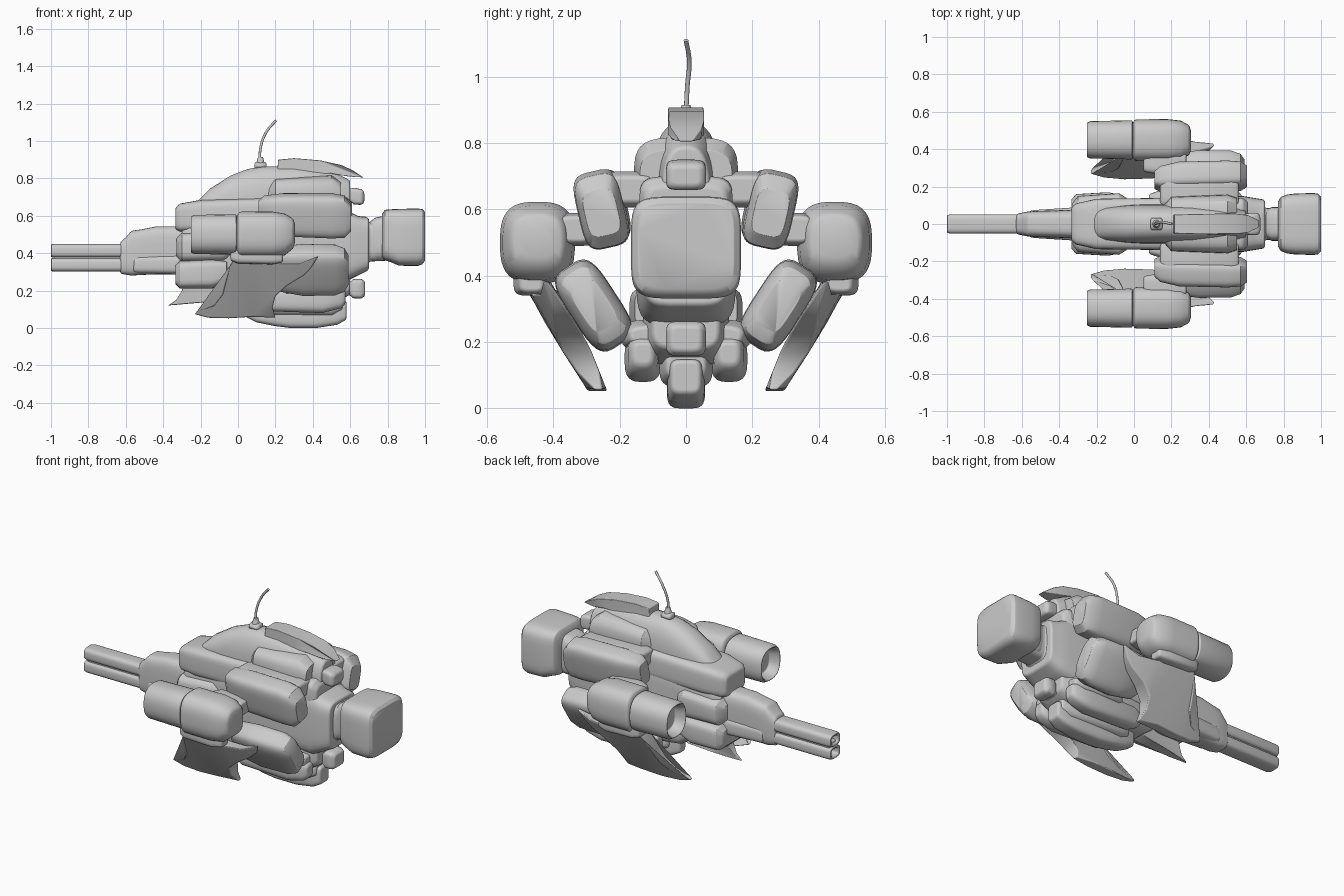
import bpy, bmesh, math

SIDES = 32


def finish(name, bm, mirror=False, bevel=0.012):
    bmesh.ops.recalc_face_normals(bm, faces=bm.faces)
    me = bpy.data.meshes.new(name)
    bm.to_mesh(me)
    bm.free()
    for p in me.polygons:
        p.use_smooth = True
    ob = bpy.data.objects.new(name, me)
    bpy.context.collection.objects.link(ob)
    if bevel:
        b = ob.modifiers.new("soft_edges", 'BEVEL')
        b.width, b.segments, b.limit_method = bevel, 3, 'ANGLE'
        b.angle_limit = math.radians(38)
        b.harden_normals = True
    if mirror:
        m = ob.modifiers.new("mirror", 'MIRROR')
        m.use_axis = (False, True, False)
    return ob


def loft(name, sections, y=0.0, roll=0.0, power=4.0, mirror=False, bevel=0.012):
    """Skin rounded-box sections (x, z centre, half width, half height[, y]) along x."""
    bm = bmesh.new()
    c, s = math.cos(math.radians(roll)), math.sin(math.radians(roll))
    rings = []
    for sec in sections:
        x, zc, hy, hz = sec[:4]
        yc = sec[4] if len(sec) > 4 else y
        ring = []
        for i in range(SIDES):
            a = 2 * math.pi * (i + 0.5) / SIDES
            u = hy * math.copysign(abs(math.cos(a)) ** (2 / power), math.cos(a))
            v = hz * math.copysign(abs(math.sin(a)) ** (2 / power), math.sin(a))
            ring.append(bm.verts.new((x, yc + u * c + v * s, zc - u * s + v * c)))
        rings.append(ring)
    for r0, r1 in zip(rings, rings[1:]):
        for i in range(SIDES):
            j = (i + 1) % SIDES
            bm.faces.new((r0[i], r0[j], r1[j], r1[i]))
    bm.faces.new(rings[0])
    bm.faces.new(rings[-1])
    return finish(name, bm, mirror, bevel)


def plate(name, outline, centre=lambda x, z: 0.0, mirror=False, bevel=0.008):
    """Side-view outline (x, z, half thickness), leaned by centre(x, z)."""
    bm = bmesh.new()
    a = [bm.verts.new((x, centre(x, z) - t, z)) for x, z, t in outline]
    b = [bm.verts.new((x, centre(x, z) + t, z)) for x, z, t in outline]
    n = len(outline)
    for i in range(n):
        j = (i + 1) % n
        bm.faces.new((a[i], a[j], b[j], b[i]))
    caps = [bm.faces.new(a), bm.faces.new(b)]
    bmesh.ops.triangulate(bm, faces=caps)
    return finish(name, bm, mirror, bevel)


# Twin gun barrels with hollow muzzles, joined by a web
for label, z in (("upper", 0.413), ("lower", 0.338)):
    loft(label + "_barrel", [(-0.95, z, .025, .018), (-0.995, z, .03, .022), (-1.0, z, .046, .034),
                             (-0.98, z, .052, .037), (-0.5, z, .052, .037)], power=3.5, bevel=0.004)
loft("barrel_web", [(-0.985, .375, .036, .03), (-0.5, .375, .036, .03)])
loft("gun_housing", [(-.63, .375, .054, .085), (-.6, .385, .06, .1), (-.57, .40, .066, .12),
                     (-.52, .405, .07, .122), (-.44, .415, .072, .128), (-.25, .415, .08, .13)])
loft("gun_collar", [(-.56, .335, .07, .04), (-.53, .34, .075, .05), (-.3, .34, .09, .055)])

# Main fuselage
loft("nose_deck", [(-.335, .585, .09, .06), (-.31, .59, .11, .075), (-.2, .6, .135, .085),
                   (.2, .61, .14, .09), (.58, .61, .14, .09), (.61, .6, .12, .07)], power=5)
loft("core_hull", [(-.30, .42, .10, .12), (-.26, .43, .12, .14), (0, .44, .135, .17), (.2, .44, .14, .19),
                   (.58, .44, .15, .19), (.64, .44, .14, .16), (.70, .45, .13, .14)], power=5)
loft("canopy", [(-.225, .65, .06, .02), (-.19, .65, .075, .055), (-.15, .65, .087, .095), (-.04, .65, .1, .165),
                (.05, .65, .105, .2), (.13, .65, .105, .215), (.3, .65, .105, .215), (.5, .65, .095, .19),
                (.6, .65, .07, .14)], power=2.6)
loft("upper_deck", [(.16, .68, .10, .08), (.2, .69, .145, .11), (.5, .69, .157, .127), (.55, .68, .14, .1)], power=3.8)
loft("upper_exhaust", [(.5, .71, .06, .05), (.6, .71, .055, .035), (.62, .705, .06, .045),
                       (.66, .70, .06, .042), (.675, .70, .045, .03)], power=5)

# Dorsal fin with drooping tail
plate("dorsal_fin", [(.21, .84, .05), (.215, .9, .05), (.3, .908, .053), (.44, .896, .055), (.55, .872, .055),
                     (.61, .845, .048), (.67, .805, .02), (.59, .81, .045), (.5, .825, .055), (.4, .82, .055)])

# Antenna
loft("antenna_base", [(.087, .865, .02, .012), (.095, .868, .033, .02), (.145, .868, .033, .02),
                      (.153, .865, .02, .012)], power=2, bevel=0)
bpy.ops.mesh.primitive_cone_add(vertices=20, radius1=.024, radius2=.013, depth=.04, location=(.12, 0, .895))
bpy.context.object.name = "antenna_socket"
cu = bpy.data.curves.new("antenna", 'CURVE')
cu.dimensions, cu.bevel_depth, cu.bevel_resolution, cu.use_fill_caps = '3D', .007, 3, True
sp = cu.splines.new('BEZIER')
pts = [(.115, 0, .89), (.122, .004, .97), (.15, .01, 1.045), (.203, 0, 1.11)]
sp.bezier_points.add(len(pts) - 1)
for bp, p in zip(sp.bezier_points, pts):
    bp.co, bp.handle_left_type, bp.handle_right_type = p, 'AUTO', 'AUTO'
bpy.context.collection.objects.link(bpy.data.objects.new("antenna", cu))

# Rear thruster and its neck
loft("thruster_neck", [(.6, .45, .12, .15), (.69, .45, .135, .145), (.70, .46, .085, .105), (.8, .47, .085, .11)])
loft("thruster_collar", [(.7, .475, .07, .09), (.735, .475, .09, .115), (.78, .48, .09, .12)])
loft("thruster", [(.77, .495, .12, .115), (.785, .497, .145, .135), (.82, .493, .158, .142), (.86, .485, .163, .152),
                  (.96, .485, .166, .154), (.985, .488, .162, .148), (1.0, .49, .145, .13)], power=5)

# Upper shoulders and struts to the pods
loft("shoulder", [(.11, .61, .04, .07, .235), (.14, .61, .06, .095, .24), (.24, .605, .072, .112, .25),
                  (.5, .6, .072, .118, .255), (.57, .595, .068, .11, .255), (.605, .59, .05, .07, .255)],
     roll=13, power=4, mirror=True)
loft("shoulder_root", [(.14, .66, .07, .04), (.18, .66, .08, .055), (.52, .66, .08, .055), (.56, .66, .07, .04)],
     y=.17, mirror=True)
loft("pod_strut", [(.05, .54, .05, .035), (.1, .54, .06, .05), (.22, .54, .06, .05), (.28, .54, .05, .04)],
     y=.33, mirror=True)

# Side engine pods with recessed intakes
loft("pod_intake", [(-.19, .5, .072, .075), (-.245, .5, .082, .086), (-.255, .5, .09, .095),
                    (-.235, .5, .1, .105), (-.01, .5, .105, .108), (-.005, .5, .09, .09)],
     y=.45, power=2.5, mirror=True, bevel=.005)
loft("pod_body", [(-.005, .5, .095, .1), (.005, .5, .112, .122), (.18, .5, .113, .123), (.25, .5, .105, .112),
                  (.295, .505, .08, .08), (.305, .505, .05, .05)], y=.448, power=2.9, mirror=True)

# Swept blade wings hanging under the pods
plate("blade_wing",
      [(-.235, .075, .012), (-.16, .055, .022), (-.05, .052, .03), (.08, .06, .03), (.2, .055, .012),
       (.185, .11, .035), (.2, .17, .045), (.26, .225, .04), (.35, .28, .028), (.39, .32, .02), (.43, .385, .008),
       (.33, .345, .03), (.22, .345, .042), (.1, .375, .042), (.0, .4, .042), (-.03, .36, .044),
       (-.06, .26, .046), (-.08, .18, .042), (-.13, .115, .03)],
      centre=lambda x, z: .265 + .56 * (z - .05) - .1 * max(0, x - .15), mirror=True)
loft("blade_mount", [(-.04, .39, .04, .03), (0, .39, .055, .045), (.18, .385, .055, .045), (.24, .38, .035, .03)],
     y=.465, mirror=True)

# Chin block and chin fin
loft("chin_block", [(-.335, .285, .13, .05), (-.31, .285, .16, .075), (-.14, .29, .17, .08), (-.06, .3, .155, .06)],
     power=5)
loft("cheek", [(-.33, .43, .11, .05), (-.3, .43, .15, .08), (-.08, .44, .165, .09), (-.04, .44, .14, .07)])
plate("chin_fin", [(-.375, .12, .006), (-.27, .13, .025), (-.15, .14, .035), (-.04, .15, .04), (.05, .2, .04),
                   (.02, .3, .05), (-.28, .28, .04), (-.3, .2, .03), (-.33, .15, .015)])

# Lower arms, belly and keel
loft("lower_arm", [(.19, .32, .045, .09), (.23, .315, .065, .125), (.35, .31, .075, .142),
                   (.52, .31, .073, .138), (.57, .31, .06, .12), (.59, .31, .045, .08)],
     y=.278, roll=33, power=3.8, mirror=True)
loft("belly", [(-.1, .27, .08, .06), (-.02, .25, .11, .1), (.2, .24, .13, .11), (.52, .24, .13, .11),
               (.6, .25, .1, .07)], power=4)
loft("belly_ledge", [(.22, .22, .17, .03), (.26, .22, .195, .05), (.5, .22, .195, .05), (.56, .22, .17, .03)])
loft("lower_pod", [(.08, .16, .03, .04), (.14, .155, .05, .065), (.45, .15, .055, .07), (.55, .16, .045, .055),
                   (.575, .165, .03, .035)], y=.13, power=3.2, mirror=True)
loft("keel", [(.02, .12, .03, .05), (.1, .1, .05, .07), (.2, .085, .056, .075), (.28, .08, .058, .08),
              (.42, .08, .058, .08), (.53, .085, .056, .068), (.58, .095, .045, .05)], power=4.5)
loft("keel_root", [(.08, .13, .06, .04), (.14, .12, .08, .055), (.5, .12, .08, .06), (.56, .13, .06, .04)], power=3)
loft("lower_exhaust", [(.5, .21, .07, .06), (.6, .21, .05, .035), (.615, .21, .06, .052),
                       (.66, .21, .06, .052), (.68, .21, .045, .038)], power=5)
